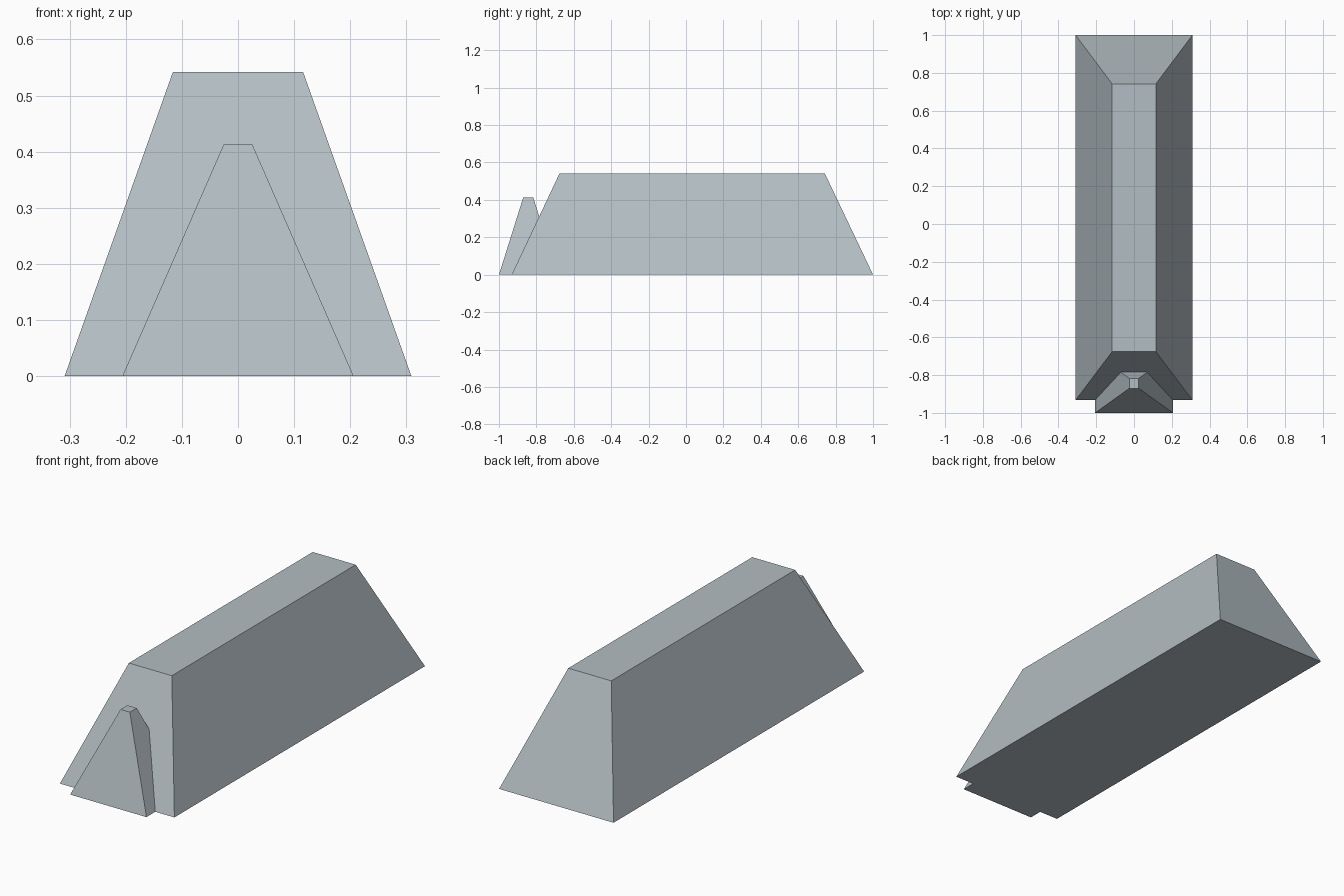
import bpy
import bmesh

# Remove the default cube
cube = bpy.data.objects.get("Cube")
if cube:
    bpy.data.objects.remove(cube, do_unlink=True)

# Single pale grey-blue material
color = (0.45, 0.51, 0.54, 1.0)
grey = bpy.data.materials.new("pale_grey_blue")
grey.use_nodes = True
grey.diffuse_color = color
grey.node_tree.nodes["Principled BSDF"].inputs["Base Color"].default_value = color


def frustum(name, base, top, height):
    """Flat-topped hipped block; base and top are (half width, front y, back y)."""
    bm = bmesh.new()
    rings = []
    for (w, front, back), z in ((base, 0), (top, height)):
        corners = ((-w, front), (w, front), (w, back), (-w, back))
        rings.append([bm.verts.new((x, y, z)) for x, y in corners])
    low, high = rings
    bm.faces.new(low[::-1])
    bm.faces.new(high)
    for i in range(4):
        j = (i + 1) % 4
        bm.faces.new((low[i], low[j], high[j], high[i]))
    mesh = bpy.data.meshes.new(name)
    bm.to_mesh(mesh)
    bm.free()
    mesh.materials.append(grey)
    obj = bpy.data.objects.new(name, mesh)
    bpy.context.collection.objects.link(obj)
    return obj


# Long main body with sloped sides and ends
frustum("main_body", (0.309, -0.932, 1.0), (0.116, -0.676, 0.742), 0.542)

# Small entrance block rising out of the front slope
frustum("front_entrance", (0.206, -1.0, -0.687), (0.025, -0.87, -0.817), 0.414)
